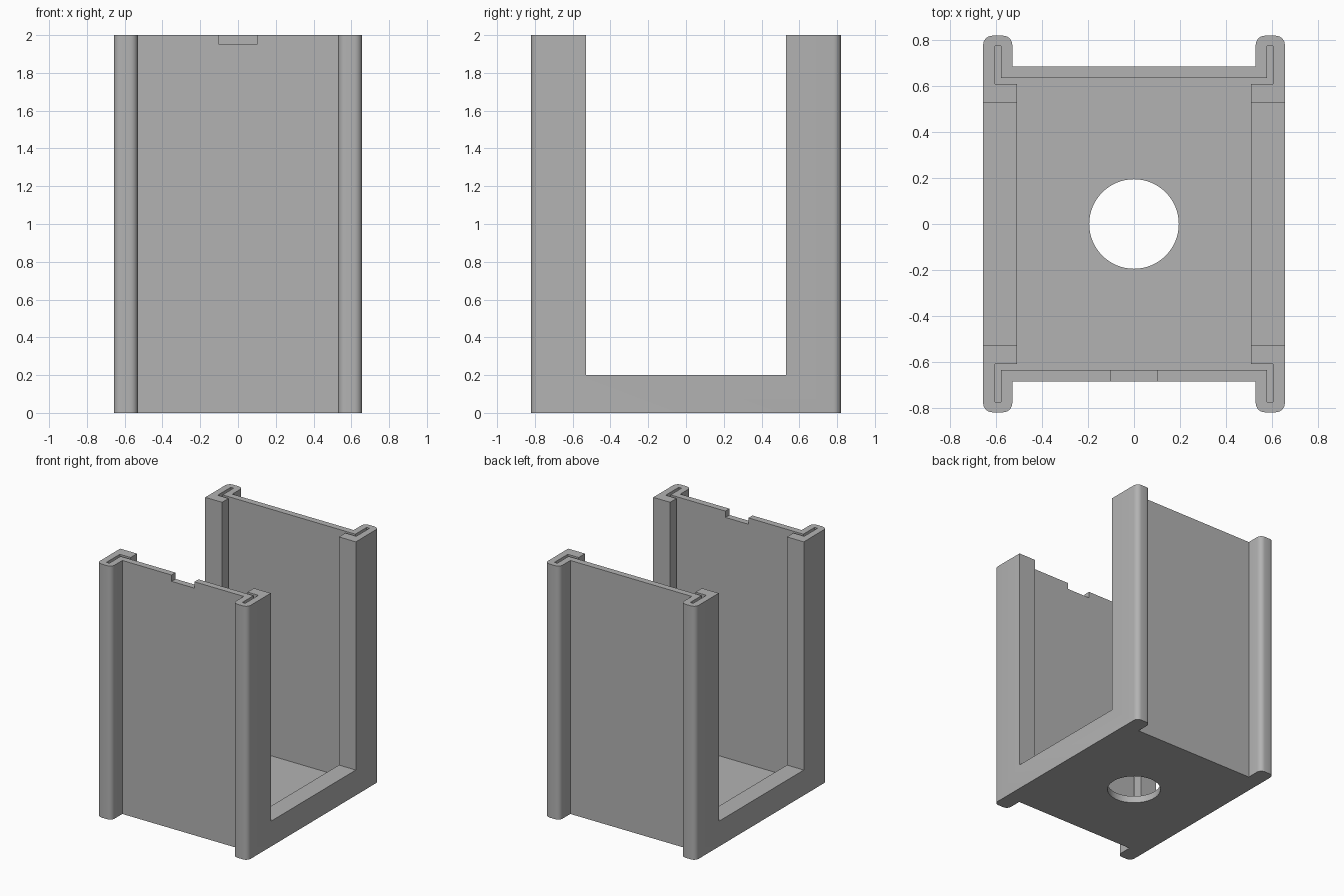
import bpy, bmesh, math

if "Cube" in bpy.data.objects:
    bpy.data.objects.remove(bpy.data.objects["Cube"])

grey = bpy.data.materials.new("plain grey")
grey.diffuse_color = (0.45, 0.45, 0.45, 1)
grey.use_nodes = True
grey.node_tree.nodes["Principled BSDF"].inputs["Base Color"].default_value = grey.diffuse_color


def mirror_loop(quarter):
    """Closed outline from its +x +y quarter, listed from the x side to the y side."""
    right_to_left = quarter + [(-x, y) for x, y in reversed(quarter)]
    return right_to_left + [(-x, -y) for x, y in right_to_left]


def prism(name, outline, z0, z1):
    """Upright solid from a flat outline."""
    bm = bmesh.new()
    face = bm.faces.new([bm.verts.new((x, y, z0)) for x, y in outline])
    top = bmesh.ops.extrude_face_region(bm, geom=[face])["geom"]
    for v in top:
        if isinstance(v, bmesh.types.BMVert):
            v.co.z = z1
    bmesh.ops.recalc_face_normals(bm, faces=bm.faces[:])
    mesh = bpy.data.meshes.new(name)
    bm.to_mesh(mesh)
    bm.free()
    mesh.materials.append(grey)
    obj = bpy.data.objects.new(name, mesh)
    bpy.context.collection.objects.link(obj)
    return obj


def box(name, x0, x1, y0, y1, z0, z1):
    return prism(name, [(x0, y0), (x1, y0), (x1, y1), (x0, y1)], z0, z1)


def corner(cx, cy, r, start):
    """Quarter round, counter-clockwise from the start angle."""
    return [(cx + r * math.cos(math.radians(start + 15 * i)),
             cy + r * math.sin(math.radians(start + 15 * i))) for i in range(7)]


# Outer body: two end walls between four rounded corner posts
X, Y, R = 0.657, 0.82, 0.04
quarter = corner(X - R, Y - R, R, 0) + corner(0.53 + R, Y - R, R, 90) + [(0.53, 0.685)]
body = prism("holder_body", mirror_loop(quarter), 0, 2)

# Interior with an L-shaped slot running down every post
inside = [(0.51, 0.61), (0.605, 0.61), (0.605, 0.775), (0.58, 0.775), (0.58, 0.635)]
cutters = [prism("cavity_cutter", mirror_loop(inside), 0.055, 2.1)]

# Open sides above the sills
cutters.append(box("side_opening_cutter", -1, 1, -0.53, 0.53, 0.2, 2.2))

# Notch in the rim of the front wall
cutters.append(box("notch_cutter", -0.1, 0.1, -0.75, -0.58, 1.95, 2.3))

# Round hole through the floor
circle = [(0.195 * math.cos(math.tau * i / 64), 0.195 * math.sin(math.tau * i / 64))
          for i in range(64)]
cutters.append(prism("floor_hole_cutter", circle, -0.1, 0.15))

bpy.context.view_layer.objects.active = body
body.select_set(True)
for cutter in cutters:
    cutter.hide_render = True
    mod = body.modifiers.new("cut", "BOOLEAN")
    mod.operation = "DIFFERENCE"
    mod.solver = "EXACT"
    mod.object = cutter
    bpy.ops.object.modifier_apply(modifier=mod.name)
for cutter in cutters:
    bpy.data.objects.remove(cutter)

bpy.ops.object.shade_smooth_by_angle(angle=math.radians(30))
